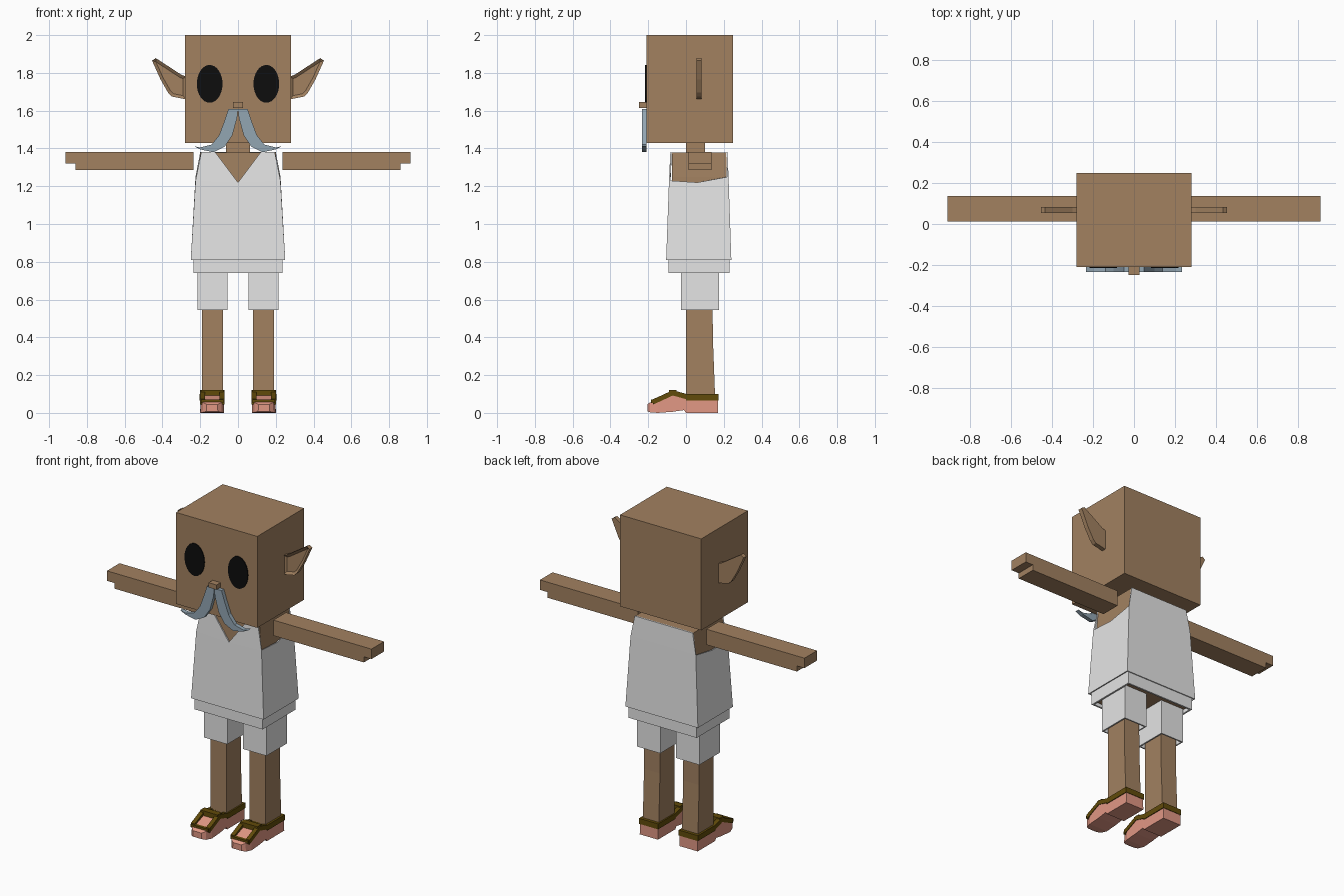
import bpy
import bmesh
import math

cube = bpy.data.objects.get("Cube")
if cube:
    bpy.data.objects.remove(cube, do_unlink=True)


def material(name, rgb):
    m = bpy.data.materials.new(name)
    m.use_nodes = True
    m.diffuse_color = (*rgb, 1)
    m.node_tree.nodes["Principled BSDF"].inputs["Base Color"].default_value = (*rgb, 1)
    return m


SKIN = material("brown skin", (0.36, 0.22, 0.118))
CLOTH = material("white cloth", (0.78, 0.78, 0.78))
BLACK = material("eye black", (0.004, 0.004, 0.004))
HAIR = material("blue grey hair", (0.29, 0.38, 0.45))
SOLE = material("salmon shoe", (0.75, 0.31, 0.23))
STRAP = material("olive strap", (0.12, 0.07, 0.003))


def make(name, verts, faces, mat, shell=0):
    mesh = bpy.data.meshes.new(name)
    mesh.from_pydata(verts, [], faces)
    bm = bmesh.new()
    bm.from_mesh(mesh)
    bmesh.ops.recalc_face_normals(bm, faces=bm.faces)
    bm.to_mesh(mesh)
    bm.free()
    ob = bpy.data.objects.new(name, mesh)
    bpy.context.collection.objects.link(ob)
    mesh.materials.append(mat)
    if shell:
        mod = ob.modifiers.new("thickness", "SOLIDIFY")
        mod.thickness = shell
        mod.offset = -1
    return ob


def loft(name, rings, mat, caps=True, shell=0):
    """Skin a list of rings that share one point count."""
    n = len(rings[0])
    verts = [p for r in rings for p in r]
    faces = [(k * n + i, k * n + (i + 1) % n, (k + 1) * n + (i + 1) % n, (k + 1) * n + i)
             for k in range(len(rings) - 1) for i in range(n)]
    if caps:
        faces += [tuple(range(n)), tuple(range(len(verts) - n, len(verts)))]
    return make(name, verts, faces, mat, shell)


def rect(x0, x1, y0, y1, z):
    return [(x0, y0, z), (x1, y0, z), (x1, y1, z), (x0, y1, z)]


def box(name, x, y, z, mat, **kw):
    return loft(name, [rect(*x, *y, z[0]), rect(*x, *y, z[1])], mat, **kw)


def prism(name, outline, y0, y1, mat):
    """Extrude an x-z outline along y."""
    return loft(name, [[(x, y, z) for x, z in outline] for y in (y0, y1)], mat)


# Head, nose, neck and torso
box("head", (-0.28, 0.28), (-0.21, 0.25), (1.43, 2), SKIN)
box("nose", (-0.027, 0.027), (-0.25, -0.2), (1.615, 1.645), SKIN)
box("neck", (-0.063, 0.063), (0, 0.1), (1.36, 1.44), SKIN)
loft("torso", [rect(-0.22, 0.22, -0.08, 0.215, 0.76),
               rect(-0.21, 0.21, -0.075, 0.215, 1.25),
               rect(-0.2, 0.2, -0.073, 0.213, 1.378)], SKIN)

# Sleeveless shirt with a V neck and low armholes
F, M, B = -0.09, 1.23, 0.225
shirt_verts = [(-0.25, -0.105, 0.81), (0.25, -0.105, 0.81), (0.25, 0.24, 0.81), (-0.25, 0.24, 0.81),
               (-0.225, F, M), (0, F, 1.22), (0.225, F, M), (0.225, 0.06, 1.22), (0.225, B, 1.25),
               (-0.225, B, 1.25), (-0.225, 0.06, 1.22),
               (-0.195, -0.083, 1.38), (-0.12, -0.083, 1.38), (0.12, -0.083, 1.38), (0.195, -0.083, 1.38),
               (0.2, 0.22, 1.38), (-0.2, 0.22, 1.38)]
shirt_faces = [(0, 1, 6, 5, 4), (1, 2, 8, 7, 6), (2, 3, 9, 8), (3, 0, 4, 10, 9),
               (4, 5, 12, 11), (5, 6, 14, 13), (8, 9, 16, 15)]
make("shirt", shirt_verts, shirt_faces, CLOTH, shell=0.008)
box("shorts_waist", (-0.235, 0.235), (-0.092, 0.23), (0.74, 0.83), CLOTH, caps=False, shell=0.015)

# Half outlines for the mirrored flat parts
moustache = [(0, 1.61), (0.05, 1.61), (0.07, 1.55), (0.1, 1.47), (0.14, 1.42), (0.2, 1.405),
             (0.235, 1.412), (0.2, 1.395), (0.13, 1.38), (0.07, 1.41), (0.03, 1.47), (0.005, 1.56)]
ear = [(0.275, 1.66), (0.275, 1.78), (0.3, 1.79), (0.435, 1.878), (0.455, 1.865),
       (0.41, 1.765), (0.37, 1.695), (0.35, 1.675)]
arm = [(0.235, 1.285), (0.86, 1.285), (0.86, 1.32), (0.912, 1.32), (0.912, 1.382), (0.235, 1.382)]
shoe = [(0.17, 0.063, 0, 0.07), (0, 0.063, 0, 0.075), (-0.01, 0.063, 0.015, 0.075),
        (-0.07, 0.063, 0.006, 0.1), (-0.15, 0.063, 0, 0.07), (-0.19, 0.05, 0.003, 0.055),
        (-0.205, 0.03, 0.008, 0.045)]
strap_path = [(0.01, 0.09), (-0.07, 0.112), (-0.15, 0.075), (-0.175, 0.065)]

for s, side in ((1, "left"), (-1, "right")):
    def flip(points):
        return [(s * x, z) for x, z in points]

    def span(a, b):
        return tuple(sorted((s * a, s * b)))

    # Face details
    eye = [(0.15 + 0.068 * math.cos(a), 1.742 + 0.1 * math.sin(a))
           for a in (math.tau * i / 32 for i in range(32))]
    prism(side + "_eye", flip(eye), -0.216, -0.209, BLACK)
    prism(side + "_moustache", flip(moustache), -0.234, -0.209, HAIR)

    # Ear with a sunken front
    ob = prism(side + "_ear", flip(ear), 0.055, 0.082, SKIN)
    bm = bmesh.new()
    bm.from_mesh(ob.data)
    front = [f for f in bm.faces if f.normal.y < -0.9]
    bmesh.ops.inset_region(bm, faces=front, thickness=0.016, use_even_offset=True)
    for v in {v for f in front for v in f.verts}:
        v.co.y += 0.012
    bm.to_mesh(ob.data)
    bm.free()

    # Arm with a stepped hand, leg and shorts
    prism(side + "_arm", flip(arm), 0.012, 0.136, SKIN)
    x = span(0.08, 0.19)
    loft(side + "_leg", [rect(*x, 0, 0.155, 0.06), rect(*x, 0, 0.142, 0.4),
                         rect(*x, 0, 0.14, 0.77)], SKIN)
    box(side + "_shorts_leg", span(0.055, 0.215), (-0.027, 0.175), (0.545, 0.77), CLOTH,
        caps=False, shell=0.012)

    # Shoe, ankle band and top straps
    c = s * 0.137
    loft(side + "_shoe", [[(c - w, y, a), (c + w, y, a), (c + w * 0.97, y, b), (c - w * 0.97, y, b)]
                          for y, w, a, b in shoe], SOLE)
    box(side + "_ankle_band", (c - 0.066, c + 0.066), (0, 0.173), (0.066, 0.1), STRAP)
    for part, dx in (("inner", -0.052), ("outer", 0.052)):
        m = c + s * dx
        loft(f"{side}_{part}_strap", [[(m - 0.013, y, z - 0.02), (m + 0.013, y, z - 0.02),
                                       (m + 0.013, y, z + 0.008), (m - 0.013, y, z + 0.008)]
                                      for y, z in strap_path], STRAP)
    box(side + "_cross_strap", (c - 0.06, c + 0.06), (-0.09, -0.05), (0.09, 0.122), STRAP)
    box(side + "_toe_strap", (c - 0.06, c + 0.06), (-0.185, -0.165), (0.052, 0.07), STRAP)
